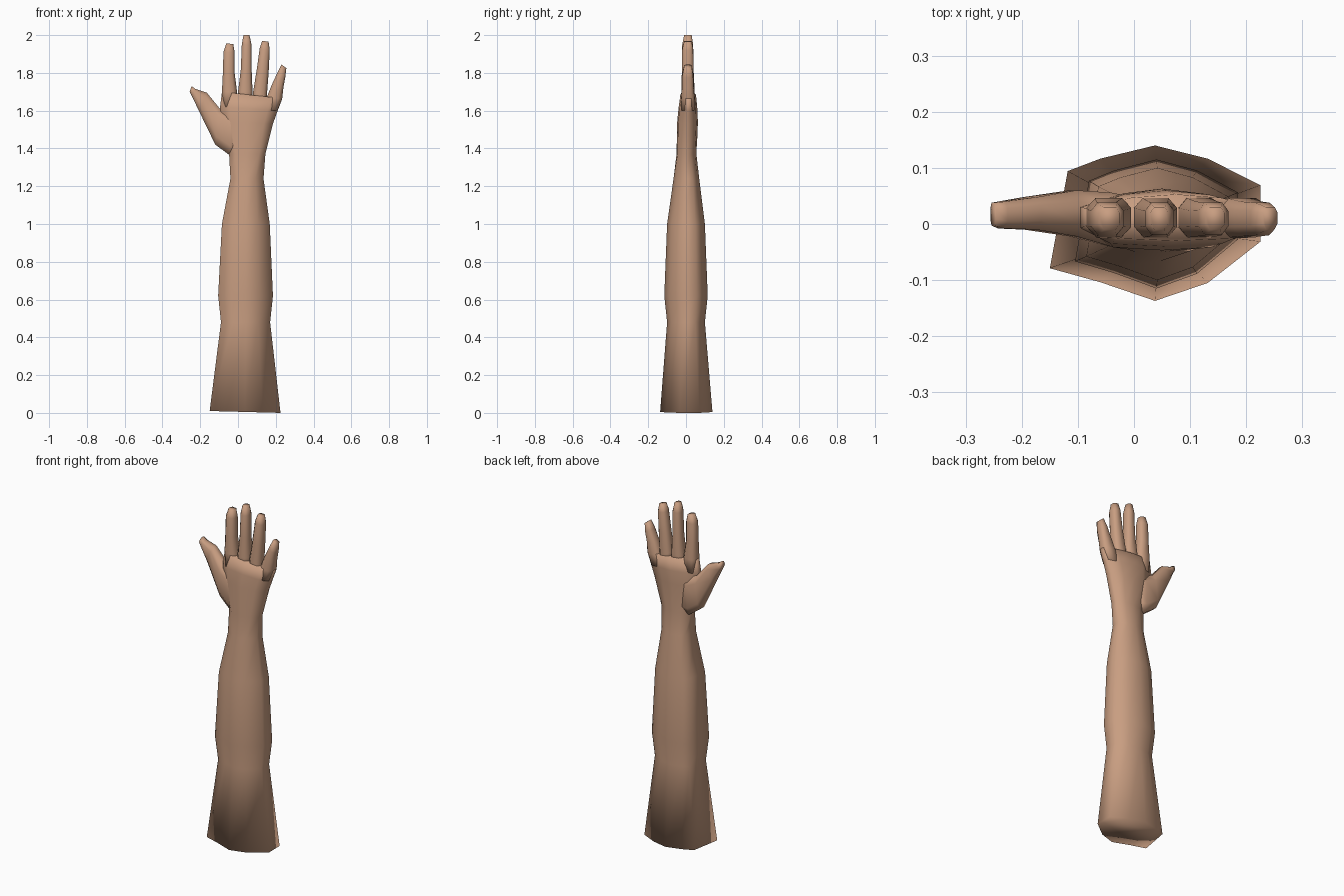
import bpy, bmesh

skin = bpy.data.materials.new("skin")
skin.diffuse_color = (0.58, 0.34, 0.22, 1)

# Cross-sections in unit coordinates (across, depth)
ARM = [(-1, -.58), (-.52, -.76), (0, -1), (.5, -.77), (1, -.24),
       (1, .49), (.5, .83), (0, 1), (-.52, .83), (-.83, .67)]
PALM = [(-1, -.35), (-.65, -.9), (0, -1), (.65, -.9), (1, -.3),
        (1, .4), (.5, .85), (0, 1), (-.5, .85), (-1, .4)]
FINGER = [(-1, -.45), (-.55, -1), (.55, -1), (1, -.45),
          (1, .5), (.6, 1), (-.6, 1), (-1, .5)]


def loft(name, sections):
    """Each section: left edge (x, z), right edge (x, z), front y, back y, profile."""
    bm = bmesh.new()
    rings = []
    for (ax, az), (bx, bz), y0, y1, prof in sections:
        ring = []
        for u, v in prof:
            t = (u + 1) / 2
            ring.append(bm.verts.new((ax + (bx - ax) * t,
                                      (y0 + y1) / 2 + v * (y1 - y0) / 2,
                                      az + (bz - az) * t)))
        rings.append(ring)
    for r, s in zip(rings, rings[1:]):
        n = len(r)
        for i in range(n):
            j = (i + 1) % n
            bm.faces.new((r[i], r[j], s[j], s[i]))
    bm.faces.new(rings[0][::-1])
    bm.faces.new(rings[-1])
    bmesh.ops.recalc_face_normals(bm, faces=bm.faces)
    for f in bm.faces:
        f.smooth = True
    me = bpy.data.meshes.new(name)
    bm.to_mesh(me)
    bm.free()
    me.materials.append(skin)
    ob = bpy.data.objects.new(name, me)
    bpy.context.collection.objects.link(ob)
    return ob


# Forearm, wrist and palm
loft("arm_and_palm", [
    ((-.15, .01), (.225, 0), -.137, .14, ARM),
    ((-.09, .48), (.17, .48), -.10, .10, ARM),
    ((-.105, .62), (.185, .62), -.115, .115, ARM),
    ((-.085, 1.0), (.168, 1.0), -.10, .10, ARM),
    ((-.04, 1.24), (.135, 1.24), -.066, .07, ARM),
    ((-.047, 1.37), (.145, 1.37), -.05, .055, PALM),
    ((-.085, 1.54), (.185, 1.53), -.047, .063, PALM),
    ((-.095, 1.62), (.21, 1.60), -.04, .06, PALM),
    ((-.085, 1.70), (.235, 1.665), -.03, .053, PALM),
])

# Four fingers: root inside the palm, knuckle, middle, pad, tip
FINGERS = {
    "index_finger": [((-.08, 1.62), (-.005, 1.62)), ((-.085, 1.70), (-.005, 1.70)),
                     ((-.08, 1.80), (-.018, 1.80)), ((-.077, 1.91), (-.018, 1.91)),
                     ((-.062, 1.957), (-.025, 1.952))],
    "middle_finger": [((.0, 1.62), (.077, 1.62)), ((.0, 1.70), (.077, 1.70)),
                      ((.015, 1.82), (.072, 1.82)), ((.02, 1.95), (.071, 1.95)),
                      ((.029, 2.0), (.061, 2.0))],
    "ring_finger": [((.075, 1.62), (.15, 1.62)), ((.08, 1.70), (.152, 1.67)),
                    ((.098, 1.81), (.162, 1.80)), ((.115, 1.93), (.168, 1.92)),
                    ((.128, 1.97), (.162, 1.965))],
    "little_finger": [((.135, 1.60), (.208, 1.60)), ((.15, 1.665), (.234, 1.665)),
                      ((.178, 1.735), (.24, 1.72)), ((.208, 1.80), (.25, 1.775)),
                      ((.23, 1.845), (.256, 1.825))],
}
DEPTH = [(-.025, .045), (-.024, .046), (-.022, .04), (-.02, .038), (-.01, .03)]
for name, edges in FINGERS.items():
    loft(name, [(a, b, y0, y1, FINGER) for (a, b), (y0, y1) in zip(edges, DEPTH)])

# Thumb growing out of the side of the palm
loft("thumb", [
    ((.0, 1.36), (.02, 1.60), -.035, .045, FINGER),
    ((-.045, 1.365), (-.04, 1.59), -.04, .056, FINGER),
    ((-.12, 1.42), (-.098, 1.613), -.022, .06, FINGER),
    ((-.205, 1.595), (-.165, 1.695), -.01, .048, FINGER),
    ((-.247, 1.683), (-.225, 1.715), -.008, .04, FINGER),
    ((-.256, 1.70), (-.246, 1.73), -.003, .038, FINGER),
])
